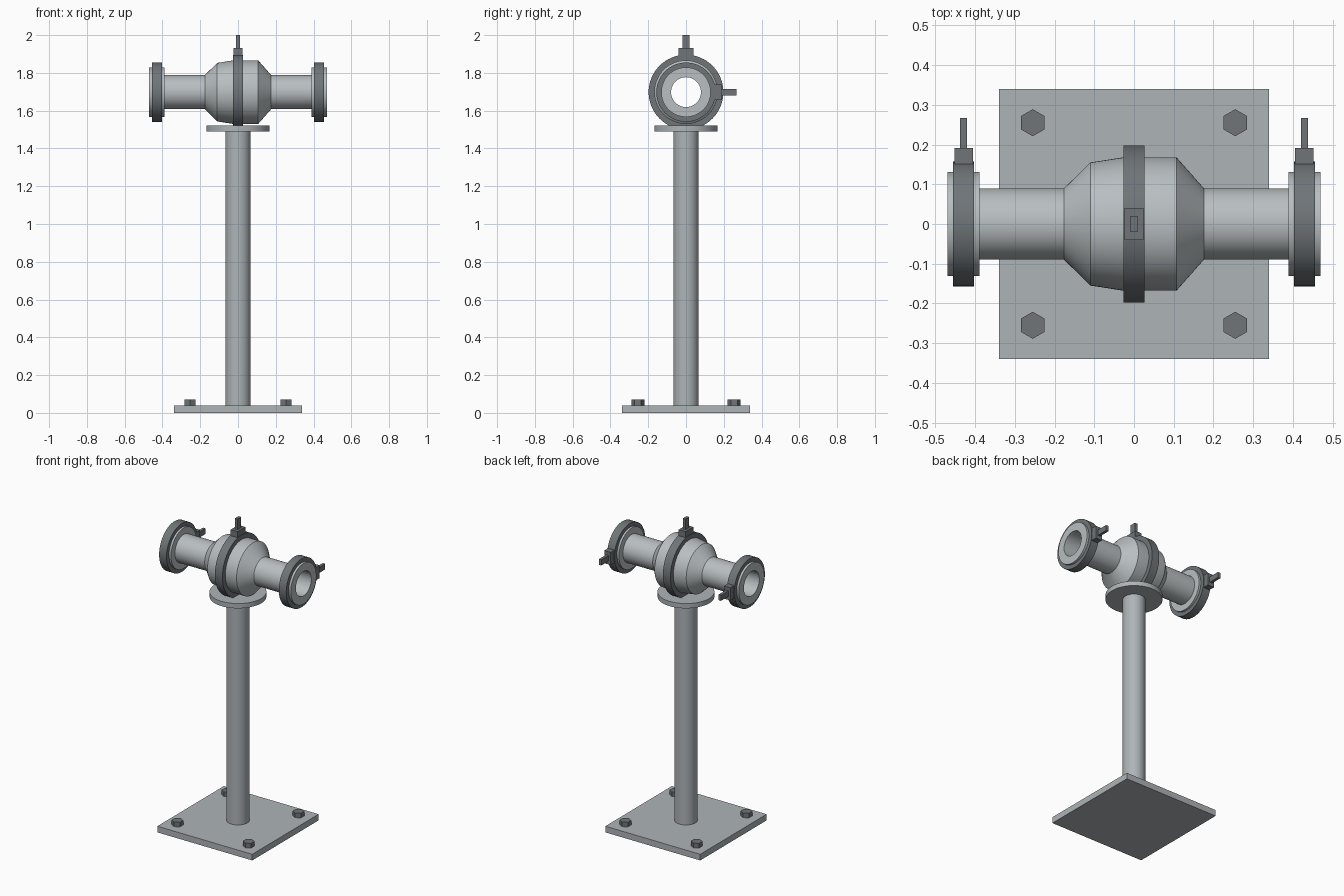
import bpy, bmesh, math
from mathutils import Matrix

if "Cube" in bpy.data.objects:
    bpy.data.objects.remove(bpy.data.objects["Cube"])

AXIS_Z = 1.698   # height of the valve axis


def material(name, rgb):
    m = bpy.data.materials.new(name)
    m.diffuse_color = (*rgb, 1)
    m.use_nodes = True
    m.node_tree.nodes["Principled BSDF"].inputs["Base Color"].default_value = m.diffuse_color
    return m


BODY = material("polished steel", (0.48, 0.52, 0.535))
STAND = material("stand steel", (0.42, 0.455, 0.475))
DARK = material("dark clamp steel", (0.16, 0.178, 0.19))


def finish(name, bm, mat, smooth=True):
    bmesh.ops.recalc_face_normals(bm, faces=bm.faces)
    me = bpy.data.meshes.new(name)
    bm.to_mesh(me)
    bm.free()
    ob = bpy.data.objects.new(name, me)
    bpy.context.collection.objects.link(ob)
    me.materials.append(mat)
    if smooth:
        bpy.ops.object.select_all(action='DESELECT')
        ob.select_set(True)
        bpy.context.view_layer.objects.active = ob
        bpy.ops.object.shade_smooth_by_angle(angle=math.radians(30))
    return ob


def box(name, x, y, z, mat):
    """Box from (min, max) ranges."""
    bm = bmesh.new()
    size = [b - a for a, b in (x, y, z)]
    mid = [(a + b) / 2 for a, b in (x, y, z)]
    bmesh.ops.create_cube(bm, size=1, matrix=Matrix.Translation(mid) @ Matrix.Diagonal((*size, 1)))
    return finish(name, bm, mat, False)


def cylinder(name, r, z0, z1, mat, x=0, y=0, n=64):
    bm = bmesh.new()
    bmesh.ops.create_cone(bm, cap_ends=True, segments=n, radius1=r, radius2=r, depth=z1 - z0,
                          matrix=Matrix.Translation((x, y, (z0 + z1) / 2)))
    return finish(name, bm, mat, n > 6)


def ring(name, profile, mat, n=64):
    """Closed (x, radius) profile turned about the valve axis."""
    bm = bmesh.new()
    loops = []
    for i in range(n):
        a = 2 * math.pi * i / n
        loops.append([bm.verts.new((x, r * math.cos(a), AXIS_Z + r * math.sin(a))) for x, r in profile])
    k = len(profile)
    for i in range(n):
        p, q = loops[i], loops[(i + 1) % n]
        for j in range(k):
            bm.faces.new((p[j], p[(j + 1) % k], q[(j + 1) % k], q[j]))
    return finish(name, bm, mat)


def band(name, x0, x1, r_in, r_out, mat):
    return ring(name, [(x0, r_in), (x0, r_out), (x1, r_out), (x1, r_in)], mat)


# Base plate and anchor bolts
box("base_plate", (-.34, .34), (-.34, .34), (0, .04), STAND)
for sx in (-1, 1):
    for sy in (-1, 1):
        bolt = "anchor_bolt_%s_%s" % ("right" if sx > 0 else "left", "back" if sy > 0 else "front")
        cylinder(bolt, .034, .038, .07, DARK, sx * .255, sy * .255, 6)

# Column and its top disc
cylinder("column", .067, .038, 1.495, STAND)
cylinder("support_disc", .167, 1.49, 1.521, STAND)

# Hollow valve body with pipe stubs
BORE = .079
ring("valve_body", [(-.465, BORE), (-.465, .09), (-.176, .09), (-.11, .155), (-.026, .168),
                    (.107, .168), (.176, .09), (.465, .09), (.465, BORE)], BODY)

# Centre clamp with block and wing nut on top
band("centre_clamp", -.027, .027, .15, .198, DARK)
box("centre_clamp_block", (-.024, .024), (-.04, .04), (AXIS_Z + .17, 1.931), DARK)
box("centre_clamp_wing", (-.0095, .0095), (-.019, .019), (1.92, 2.0), DARK)

# End ferrules and clamps, with blocks and wings pointing back
for s, side in ((-1, "left"), (1, "right")):
    band(side + "_ferrule", s * .389, s * .47, BORE, .131, BODY)
    c = s * .429
    band(side + "_clamp", c - .0265, c + .0265, .12, .157, DARK)
    box(side + "_clamp_block", (c - .023, c + .023), (.135, .191), (AXIS_Z - .041, AXIS_Z + .041), DARK)
    box(side + "_clamp_wing", (c - .009, c + .009), (.18, .267), (AXIS_Z - .018, AXIS_Z + .018), DARK)
